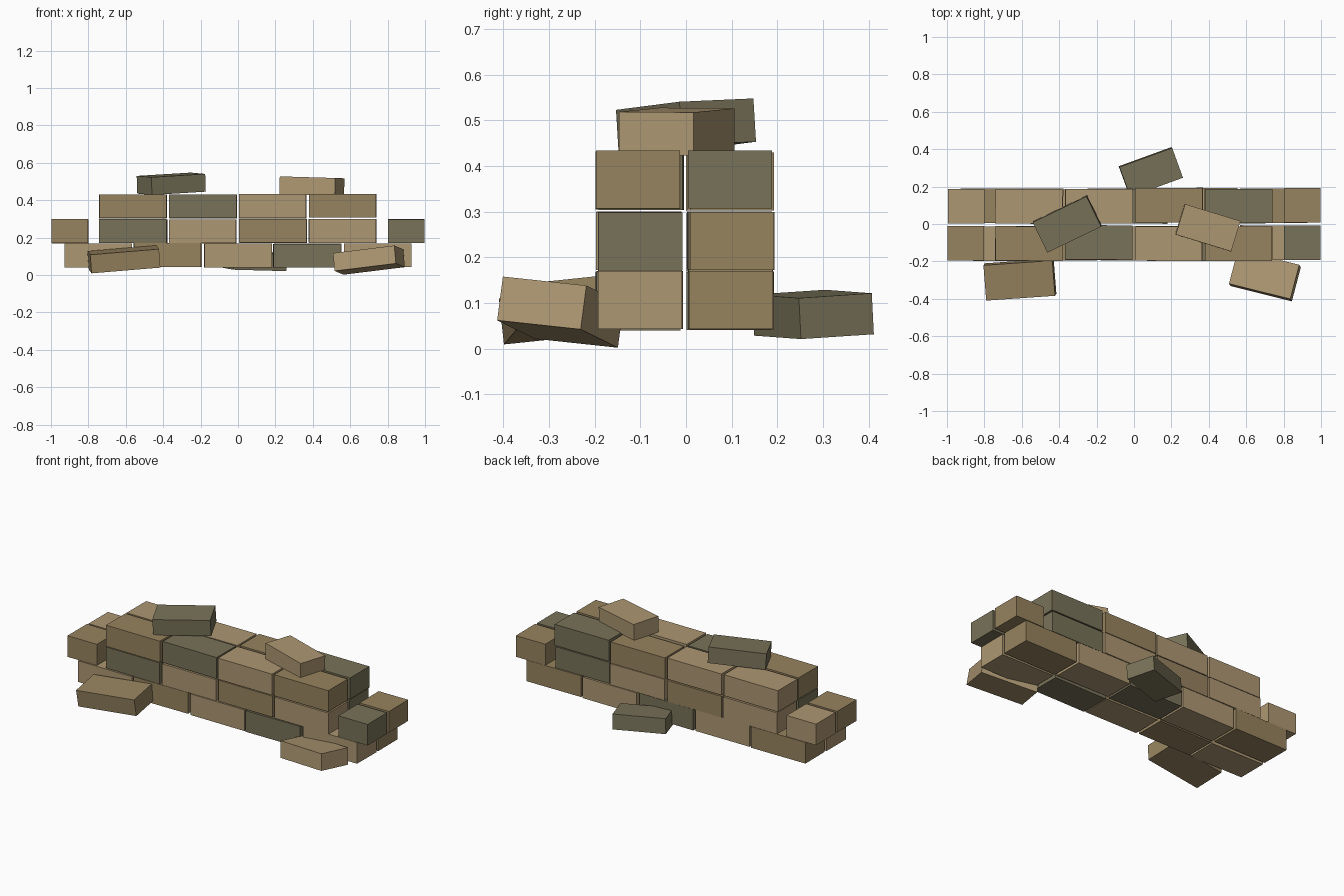
import bpy, bmesh, random
from math import radians
from mathutils import Matrix, Vector

if "Cube" in bpy.data.objects:
    bpy.data.objects.remove(bpy.data.objects["Cube"])

random.seed(4)


def material(name, rgb):
    m = bpy.data.materials.new(name)
    m.diffuse_color = (*rgb, 1)
    m.use_nodes = True
    m.node_tree.nodes["Principled BSDF"].inputs["Base Color"].default_value = m.diffuse_color
    return m


MATS = {
    "t": material("light_tan", (0.42, 0.31, 0.17)),
    "b": material("warm_brown", (0.31, 0.23, 0.115)),
    "g": material("grey_olive", (0.19, 0.17, 0.10)),
}


def brick(name, centre, size, colour, turn=0, slope=(0, 0)):
    """Box turned about z (degrees), then tilted by its rise along x and y."""
    tilt = Matrix.Rotation(-slope[0], 4, 'Y') @ Matrix.Rotation(slope[1], 4, 'X')
    bm = bmesh.new()
    bmesh.ops.create_cube(bm, size=1)
    bmesh.ops.scale(bm, vec=Vector(size), verts=bm.verts)
    mesh = bpy.data.meshes.new(name)
    bm.to_mesh(mesh)
    bm.free()
    mesh.materials.append(MATS[colour])
    ob = bpy.data.objects.new(name, mesh)
    ob.matrix_world = (Matrix.Translation(centre) @ tilt
                       @ Matrix.Rotation(radians(turn), 4, 'Z'))
    bpy.context.collection.objects.link(ob)
    return ob


# Wall courses: height, brick centres along x, colours of front and back leaf
ODD = [-0.745, -0.375, 0, 0.37, 0.745]
EVEN = [-0.56, -0.187, 0.187, 0.56]
COURSES = [
    (0.105, ODD, "tbtgt", "btgtb"),
    (0.235, [-0.9] + EVEN + [0.9], "bgtbtg", "ttbtgb"),
    (0.368, EVEN, "bgtb", "ttbg"),
]


def jitter(a):
    return random.uniform(-a, a)


for row, (z, xs, front, back) in enumerate(COURSES, 1):
    for leaf, y, colours in (("front", -0.102, front), ("back", 0.097, back)):
        for i, (x, c) in enumerate(zip(xs, colours), 1):
            length = 0.195 if abs(x) > 0.85 else 0.36
            brick(f"{leaf}_wall_row{row}_brick{i}",
                  (x + jitter(0.003), y + jitter(0.004), z + jitter(0.002)),
                  (length, 0.184, 0.127), c, jitter(0.5))

# Loose bricks lying on top of the wall
brick("loose_top_brick_left", (-0.357, 0, 0.488), (0.32, 0.18, 0.095), "g", 25.8, (0.033, 0.06))
brick("loose_top_brick_right", (0.395, -0.02, 0.475), (0.31, 0.17, 0.095), "t", -17, (-0.03, 0.0))

# Fallen bricks on the ground
brick("fallen_brick_front_left", (-0.61, -0.297, 0.084), (0.37, 0.19, 0.1), "b", 4, (0.075, 0.11))
brick("fallen_brick_front_right", (0.70, -0.275, 0.08), (0.34, 0.19, 0.097), "t", -14, (0.09, -0.13))
brick("fallen_brick_back", (0.09, 0.278, 0.075), (0.30, 0.17, 0.09), "g", 20, (-0.045, 0.05))
